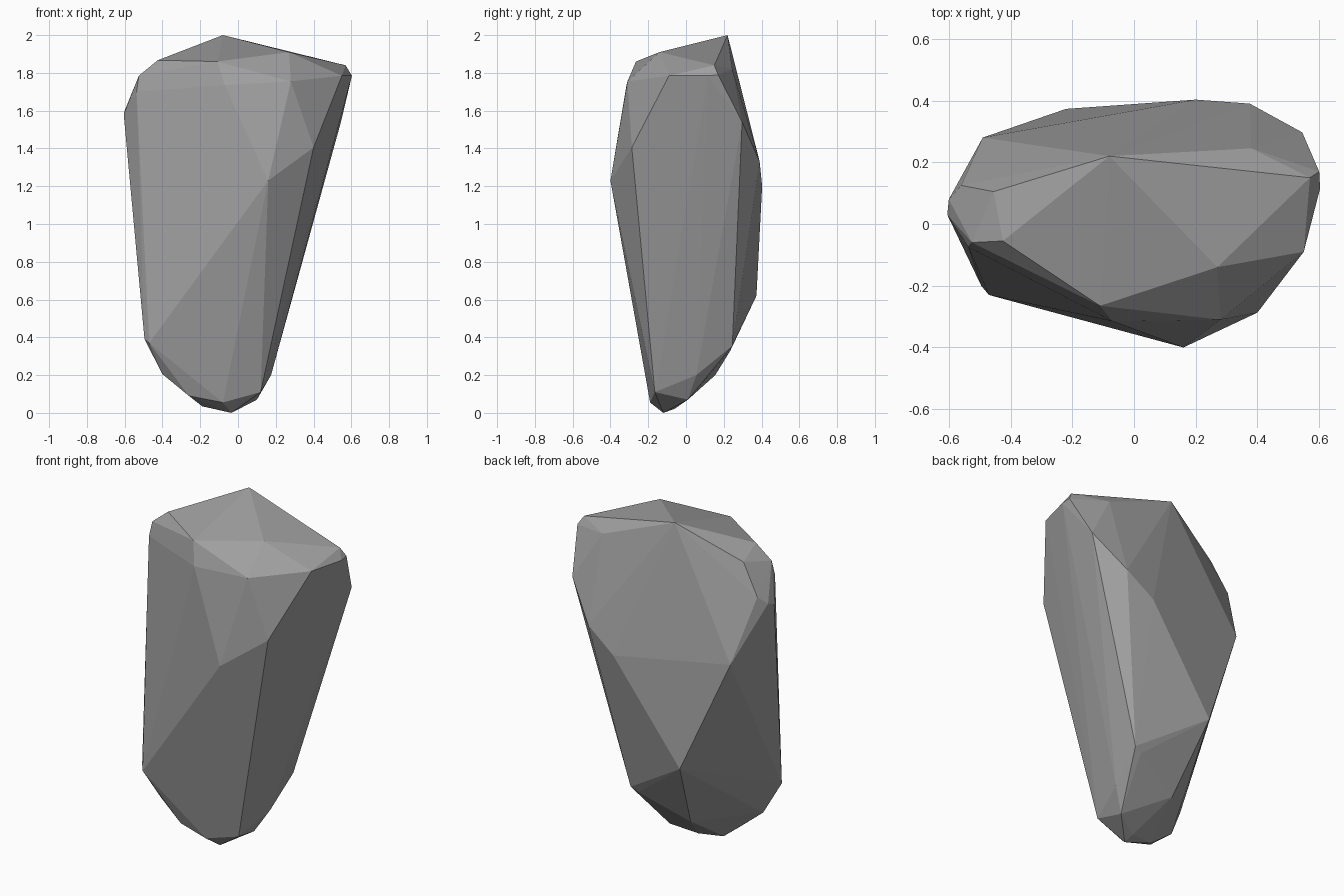
import bpy, bmesh

# Corner points of the boulder, grouped by region (wrapped in a convex hull)
crown = [(-.08, .22, 2), (.38, .245, 1.82), (.57, .15, 1.84), (.6, .17, 1.79),
         (.603, .115, 1.785), (.55, -.09, 1.785), (.27, -.14, 1.91),
         (-.11, -.265, 1.86), (-.425, -.055, 1.867), (-.455, .105, 1.82),
         (-.525, -.06, 1.785), (-.07, -.315, 1.735), (.28, -.31, 1.755),
         (-.537, -.075, 1.70)]
sides = [(.40, -.287, 1.405), (.16, -.4, 1.23), (-.605, .03, 1.58),
         (-.6, .08, 1.6), (-.56, .125, 1.645), (-.49, .28, 1.28),
         (.2, .403, 1.2), (.375, .39, 1.33), (.545, .297, 1.54),
         (-.22, .373, .62)]
foot = [(-.47, -.23, .37), (-.495, -.2, .39), (-.4, -.16, .205),
        (-.26, -.17, .09), (-.19, -.085, .035), (-.08, -.19, .055),
        (-.035, -.12, 0), (-.04, -.06, .022), (.1, .01, .07),
        (.12, -.165, .11), (.175, .055, .2), (.195, .245, .355),
        (.15, .235, .33), (-.14, .155, .2)]

bm = bmesh.new()
for p in crown + sides + foot:
    bm.verts.new(p)
hull = bmesh.ops.convex_hull(bm, input=bm.verts)
loose = [v for v in bm.verts if not v.link_faces]
bmesh.ops.delete(bm, geom=loose, context='VERTS')
bmesh.ops.recalc_face_normals(bm, faces=bm.faces)

# Flat-shaded boulder in a single grey
mesh = bpy.data.meshes.new("boulder")
bm.to_mesh(mesh)
bm.free()
stone = bpy.data.materials.new("grey stone")
stone.diffuse_color = (.35, .35, .35, 1)
mesh.materials.append(stone)
bpy.context.collection.objects.link(bpy.data.objects.new("boulder", mesh))
